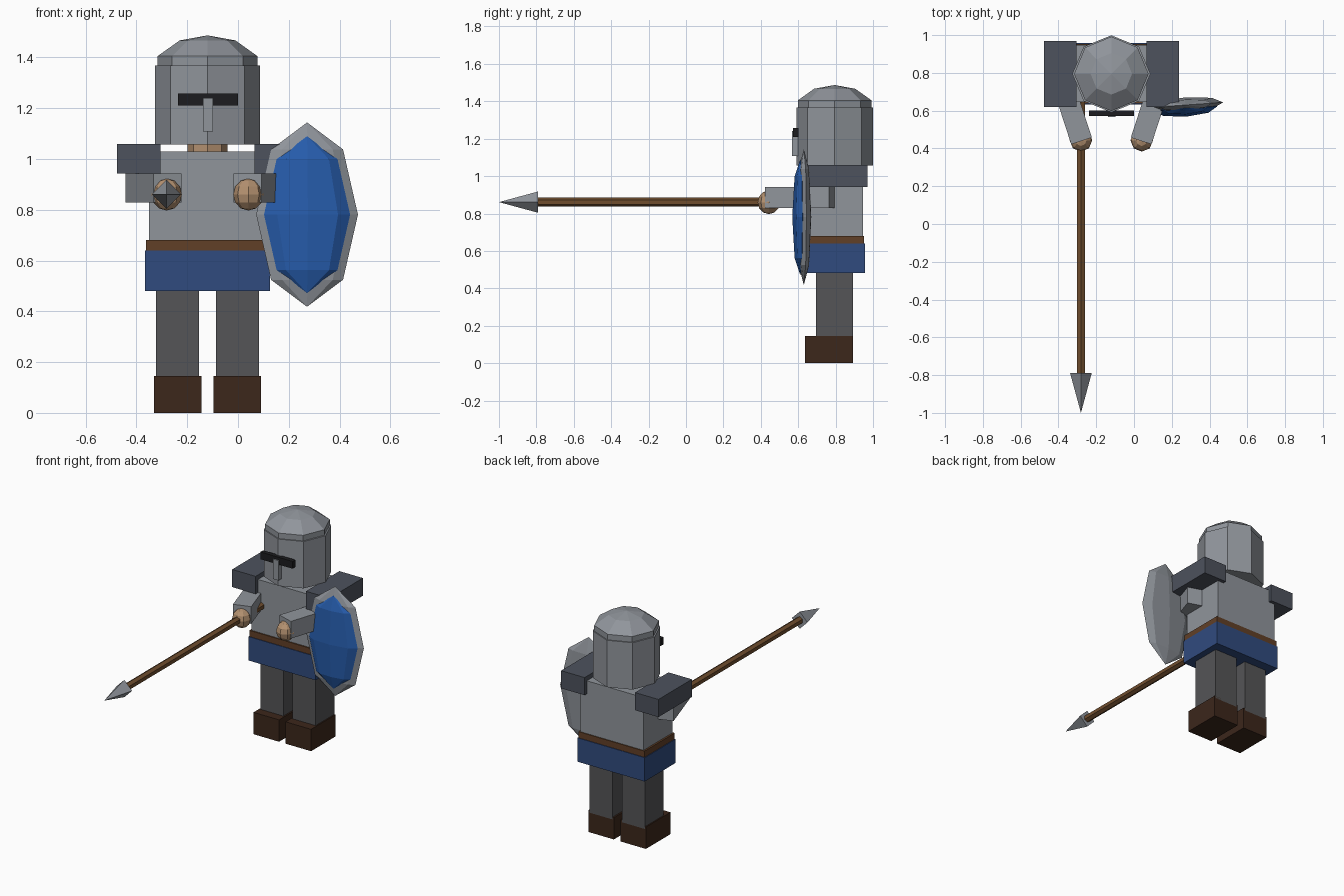
import bpy
from math import pi, radians

if "Cube" in bpy.data.objects:
    bpy.data.objects.remove(bpy.data.objects["Cube"])

CX, CY = -0.12, 0.795   # body axis


def mat(name, rgb):
    m = bpy.data.materials.new(name)
    m.diffuse_color = (*rgb, 1)
    m.use_nodes = True
    m.node_tree.nodes["Principled BSDF"].inputs["Base Color"].default_value = m.diffuse_color
    return m


DARK = mat("dark_steel", (0.075, 0.085, 0.11))
CLOTH = mat("dark_cloth", (0.09, 0.09, 0.095))
BOOT = mat("boot_leather", (0.045, 0.02, 0.011))
BLUE = mat("tunic_blue", (0.03, 0.07, 0.21))
BELT = mat("belt_leather", (0.12, 0.05, 0.02))
PAINT = mat("shield_blue", (0.02, 0.11, 0.42))
SKIN = mat("skin", (0.45, 0.28, 0.16))
WOOD = mat("wood", (0.16, 0.075, 0.027))
BLACK = mat("black", (0.012, 0.012, 0.014))
STEEL = mat("steel", (0.28, 0.30, 0.33))


def finish(name, m, scale=(1, 1, 1)):
    o = bpy.context.object
    o.name = name
    o.scale = scale
    if m:
        o.data.materials.append(m)
    return o


def box(name, x, y, z, m=None):
    """Box from (min, max) ranges."""
    c = [(a + b) / 2 for a, b in (x, y, z)]
    bpy.ops.mesh.primitive_cube_add(size=1, location=c)
    return finish(name, m, [b - a for a, b in (x, y, z)])


def cone(name, n, r1, r2, depth, loc, m=None, rot=(0, 0, 0)):
    bpy.ops.mesh.primitive_cone_add(vertices=n, radius1=r1, radius2=r2, depth=depth,
                                    location=loc, rotation=rot)
    return finish(name, m)


def ball(name, rings, loc, radii, m=None, rot=(0, 0, 0)):
    bpy.ops.mesh.primitive_uv_sphere_add(segments=8, ring_count=rings, radius=1,
                                         location=loc, rotation=rot)
    return finish(name, m, radii)


# Torso, belt, skirt, neck
box("torso", (-0.351, 0.111), (0.645, 0.947), (0.66, 1.03), STEEL)
box("belt", (-0.363, 0.123), (0.637, 0.953), (0.635, 0.68), BELT)
box("skirt", (-0.367, 0.127), (0.633, 0.957), (0.481, 0.639), BLUE)
cone("neck", 8, 0.078, 0.078, 0.12, (CX, CY, 1.06), SKIN)

# Helmet wall and faceted dome
helmet = cone("helmet", 8, 0.207, 0.207, 0.311, (CX, CY, 1.2125), STEEL)
helmet.scale = (1.0, 0.985, 1)
rings = [(0.197, 1.34), (0.197, 1.405), (0.11, 1.467)]
for i, ((r1, z1), (r2, z2)) in enumerate(zip(rings, rings[1:] + [(0, 1.487)])):
    part = cone("helmet_dome_%d" % i, 8, r1, r2, z2 - z1, (CX, CY, (z1 + z2) / 2), STEEL)
box("eye_slot", (-0.237, 0.0), (0.573, 0.602), (1.21, 1.258), BLACK)
box("nose_guard", (-0.138, -0.099), (0.566, 0.61), (1.108, 1.24), STEEL)

# Mirrored limbs: s = -1 spear side, +1 shield side
for s, side in ((-1, "right"), (1, "left")):
    def span(a, b):
        return tuple(sorted((CX + s * a, CX + s * b)))
    box(side + "_leg", span(0.034, 0.203), (0.695, 0.893), (0.13, 0.49), CLOTH)
    box(side + "_boot", span(0.024, 0.211), (0.636, 0.893), (0, 0.145), BOOT)
    box(side + "_shoulder_plate", span(0.185, 0.357), (0.62, 0.97), (0.943, 1.06), DARK)
    arm = box(side + "_arm", span(0.156, 0.271), (0.431, 0.791), (0.829, 0.943), STEEL)
    arm.rotation_euler.z = radians(-18 * s)
    ball(side + "_hand", 6, (CX + s * 0.161, 0.443, 0.86), (0.06, 0.06, 0.063), SKIN)

# Spear
cone("spear_shaft", 6, 0.024, 0.024, 1.47, (-0.281, -0.055, 0.861), WOOD, (pi / 2, 0, 0))
cone("spear_head", 4, 0.057, 0, 0.21, (-0.281, -0.895, 0.861), STEEL, (pi / 2, 0, 0))

# Shield: flattened rim body with a painted face in front
yaw = (0, 0, radians(4))
ball("shield_rim", 4, (0.272, 0.63, 0.781), (0.201, 0.04, 0.363), STEEL, yaw)
ball("shield_face", 4, (0.272, 0.611, 0.781), (0.17, 0.043, 0.309), PAINT, yaw)
